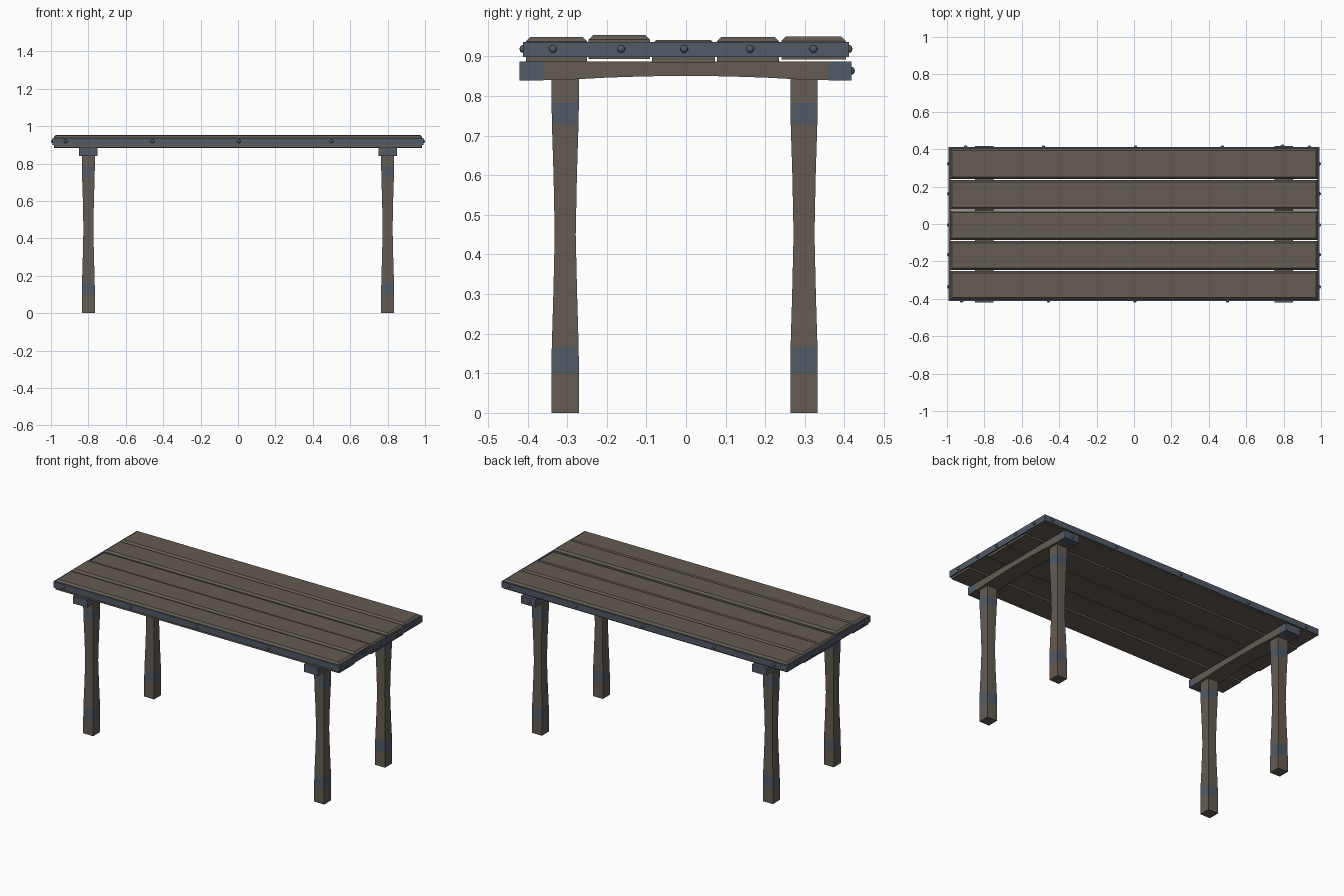
import bpy, bmesh, math
from mathutils import Vector, Matrix

if "Cube" in bpy.data.objects:
    bpy.data.objects.remove(bpy.data.objects["Cube"])


def material(name, rgb):
    m = bpy.data.materials.new(name)
    m.diffuse_color = (*rgb, 1)
    m.use_nodes = True
    m.node_tree.nodes["Principled BSDF"].inputs["Base Color"].default_value = m.diffuse_color
    return m


WOOD = material("weathered wood", (0.125, 0.106, 0.085))
METAL = material("blue grey metal", (0.083, 0.103, 0.135))


def finish(bm, name, mats):
    bmesh.ops.recalc_face_normals(bm, faces=bm.faces)
    me = bpy.data.meshes.new(name)
    bm.to_mesh(me)
    bm.free()
    for m in mats:
        me.materials.append(m)
    ob = bpy.data.objects.new(name, me)
    bpy.context.collection.objects.link(ob)
    return ob


def loft(bm, rings):
    """Skin a list of vertex rings and cap both ends."""
    vs = [[bm.verts.new(p) for p in r] for r in rings]
    for a, b in zip(vs, vs[1:]):
        n = len(a)
        for i in range(n):
            bm.faces.new((a[i], a[(i + 1) % n], b[(i + 1) % n], b[i]))
    bm.faces.new(vs[0])
    bm.faces.new(vs[-1])


def rect(cx, cy, hx, hy, z):
    return [(cx - hx, cy - hy, z), (cx + hx, cy - hy, z),
            (cx + hx, cy + hy, z), (cx - hx, cy + hy, z)]


# table top: five planks with chamfered upper edges and uneven heights
planks = [(-0.404, -0.250, 0.886, 0.949), (-0.246, -0.091, 0.894, 0.954),
          (-0.086, 0.073, 0.884, 0.942), (0.078, 0.235, 0.886, 0.949),
          (0.241, 0.404, 0.892, 0.950)]
for i, (y0, y1, z0, z1) in enumerate(planks):
    bm = bmesh.new()
    cy, hy, hx, c = (y0 + y1) / 2, (y1 - y0) / 2, 0.983, 0.011
    loft(bm, [rect(0, cy, hx, hy, z0), rect(0, cy, hx, hy, z1 - c),
              rect(0, cy, hx - c, hy - c, z1)])
    finish(bm, f"top_plank_{i + 1}", [WOOD])

# metal strips around the table top
RX, RY, T = 0.991, 0.412, 0.009
for s, side in ((-1, "front"), (1, "back")):
    bm = bmesh.new()
    loft(bm, [rect(0, s * (RY - T / 2), RX, T / 2, z) for z in (0.899, 0.937)])
    finish(bm, f"{side}_edge_strip", [METAL])
for s, side in ((-1, "left"), (1, "right")):
    bm = bmesh.new()
    loft(bm, [rect(s * (RX - T / 2), 0, T / 2, RY - T, z) for z in (0.899, 0.937)])
    finish(bm, f"{side}_edge_strip", [METAL])

# domed rivets on the strips and one beam end
spots = []
for s in (-1, 1):
    for y in (-0.336, -0.164, -0.005, 0.162, 0.322):
        spots.append(((s * RX, y, 0.919), (s, 0, 0)))
for x in (-0.922, -0.457, 0.005, 0.5):
    spots.append(((x, -RY, 0.919), (0, -1, 0)))
for x in (-0.9, -0.484, 0.008, 0.473, 0.938):
    spots.append(((x, RY, 0.919), (0, 1, 0)))
spots.append(((0.794, 0.418, 0.864), (0, 1, 0)))
bm = bmesh.new()
for p, d in spots:
    rot = Vector(d).to_track_quat('Z', 'Y').to_matrix().to_4x4()
    bmesh.ops.create_uvsphere(bm, u_segments=10, v_segments=6, radius=0.01,
                              matrix=Matrix.Translation(p) @ rot @ Matrix.Diagonal((1, 1, 0.85, 1)))
finish(bm, "rivets", [METAL])

# cross beams: arched underside, metal shod ends
for s, side in ((-1, "left"), (1, "right")):
    bm = bmesh.new()
    rings = []
    for y in (-0.42, -0.36, -0.3, -0.2, -0.1, 0, 0.1, 0.2, 0.3, 0.36, 0.418):
        zb = 0.84 + 0.011 * max(0, 1 - (y / 0.32) ** 2)
        cx = s * 0.8
        rings.append([(cx - 0.05, y, zb), (cx + 0.05, y, zb),
                      (cx + 0.05, y, 0.887), (cx - 0.05, y, 0.887)])
    loft(bm, rings)
    for f in bm.faces:
        f.material_index = int(abs(f.calc_center_median().y) > 0.365)
    finish(bm, f"{side}_cross_beam", [WOOD, METAL])

# waisted legs with two metal bands
for sx, side in ((-1, "left"), (1, "right")):
    for cy, end in ((-0.305, "front"), (0.298, "back")):
        bm = bmesh.new()
        prof = [(0, 0.0345), (0.1, 0.0345), (0.165, 0.034), (0.3, 0.030), (0.45, 0.0265),
                (0.6, 0.0295), (0.727, 0.0335), (0.783, 0.0345), (0.848, 0.0345)]
        loft(bm, [rect(sx * 0.8, cy, h, h, z) for z, h in prof])
        for f in bm.faces:
            z = f.calc_center_median().z
            f.material_index = int(0.1 < z < 0.165 or 0.727 < z < 0.783)
        finish(bm, f"{end}_{side}_leg", [WOOD, METAL])
